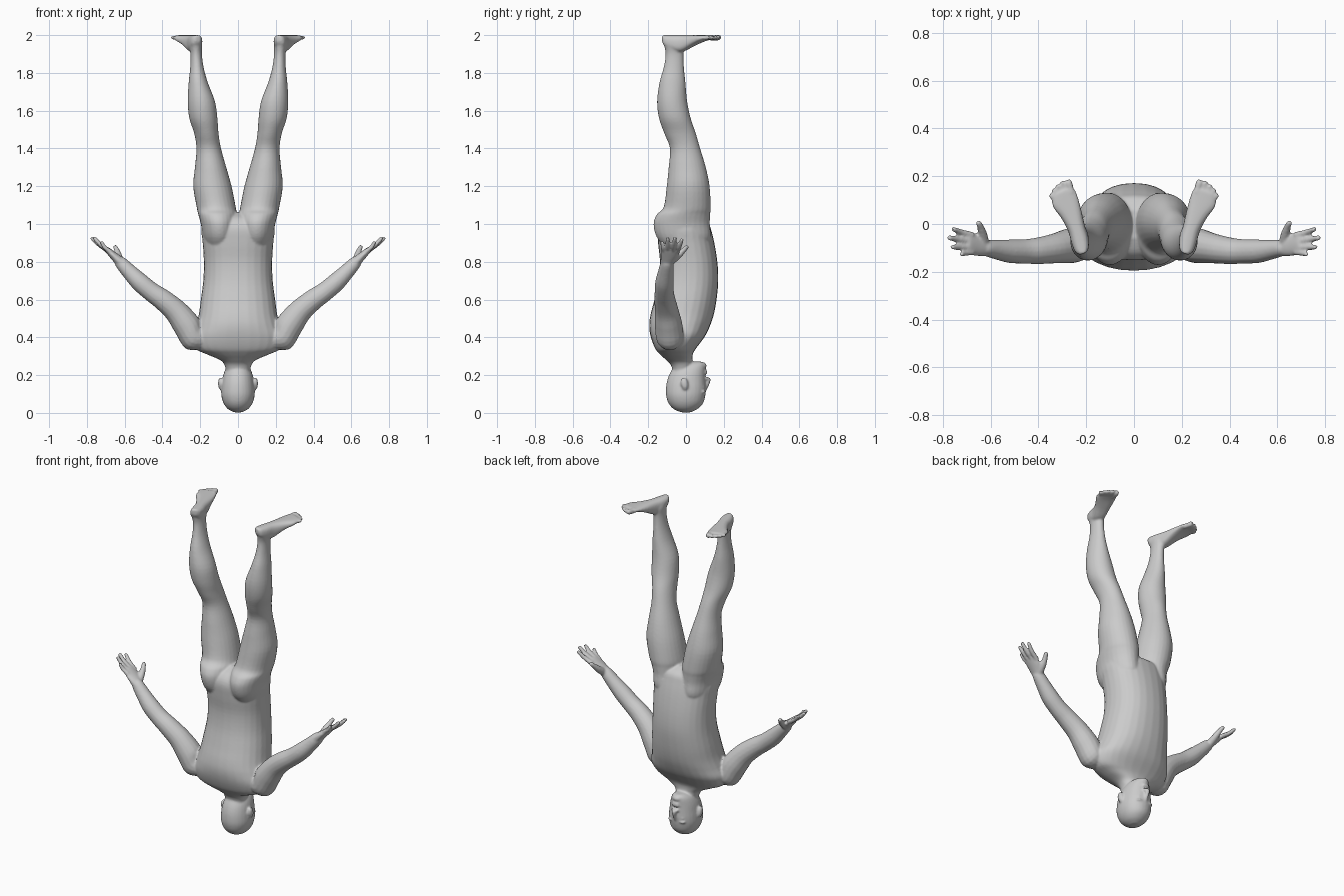
import bpy, bmesh, math
from mathutils import Vector, Matrix

bm = bmesh.new()


def spline(a, b, c, d, t):
    return 0.5 * (2 * b + (c - a) * t + (2 * a - 5 * b + 4 * c - d) * t * t
                  + (3 * b - a - 3 * c + d) * t ** 3)


def loft(rings, s=1, power=2.0, n=28, steps=4):
    """Skin smooth rings (centre, u, v); s = -1 mirrors in x."""
    fine = []
    for i in range(len(rings) - 1):
        k = [rings[min(max(i + j, 0), len(rings) - 1)] for j in (-1, 0, 1, 2)]
        for q in range(steps):
            fine.append([spline(*[r[m] for r in k], q / steps) for m in range(3)])
    fine.append(rings[-1])
    loops = []
    for c, u, v in fine:
        loop = []
        for i in range(n):
            a = math.tau * i / n
            ca, sa = math.cos(a), math.sin(a)
            p = c + u * math.copysign(abs(ca) ** (2 / power), ca) \
                  + v * math.copysign(abs(sa) ** (2 / power), sa)
            loop.append(bm.verts.new((p.x * s, p.y, p.z)))
        loops.append(loop)
    for a, b in zip(loops, loops[1:]):
        for i in range(n):
            j = (i + 1) % n
            bm.faces.new((a[i], a[j], b[j], b[i]))
    bm.faces.new(loops[0])
    bm.faces.new(loops[-1])


def level(z, x0, x1, y0, y1):
    """Horizontal ring from its x and y extents."""
    return (Vector(((x0 + x1) / 2, (y0 + y1) / 2, z)),
            Vector(((x1 - x0) / 2, 0, 0)), Vector((0, (y1 - y0) / 2, 0)))


def tube(pts, s=1):
    """Round limb through (x, y, z, radius) points with a rounded tip."""
    P = [Vector(p[:3]) for p in pts]
    R = [p[3] for p in pts]
    end = (P[-1] - P[-2]).normalized()
    P.append(P[-1] + end * R[-1] * 0.75)
    R.append(R[-1] * 0.6)
    rings = []
    for i, p in enumerate(P):
        t = (P[min(i + 1, len(P) - 1)] - P[max(i - 1, 0)]).normalized()
        ref = Vector((0, 1, 0)) if abs(t.y) < 0.8 else Vector((0, 0, 1))
        u = t.cross(ref).normalized()
        rings.append((p, u * R[i], t.cross(u) * R[i]))
    loft(rings, s, n=16)


def blob(c, size, rot=0):
    m = Matrix.Translation(c) @ Matrix.Rotation(rot, 4, 'X') @ Matrix.Diagonal((*size, 1))
    bmesh.ops.create_icosphere(bm, subdivisions=3, radius=1, matrix=m)


# torso and neck: z, half width, back y, front y
loft([level(z, -w, w, b, f) for z, w, b, f in (
    (.19, .055, -.065, .03), (.25, .070, -.078, .036), (.28, .095, -.105, .034),
    (.31, .165, -.138, .036), (.34, .225, -.163, .052), (.40, .245, -.186, .097),
    (.46, .225, -.195, .127), (.52, .208, -.188, .147), (.60, .197, -.167, .162),
    (.70, .184, -.145, .171), (.80, .181, -.138, .166), (.90, .187, -.148, .15),
    (.98, .194, -.15, .13), (1.03, .17, -.12, .11), (1.06, .08, -.06, .06))], power=2.25)

# head, crown at the bottom
loft([level(z, -w, w, b, f) for z, w, b, f in (
    (.003, .02, -.025, .025), (.02, .053, -.065, .06), (.05, .076, -.092, .09),
    (.09, .088, -.105, .102), (.13, .088, -.106, .106), (.17, .083, -.1, .104),
    (.21, .075, -.085, .102), (.245, .060, -.06, .103), (.263, .04, -.01, .1),
    (.271, .02, .03, .085))], power=2.1)

# nose, lips, chin
tube([(0, .10, .12, .009), (0, .112, .15, .011), (0, .118, .177, .014)])
blob((0, .103, .211), (.026, .011, .006))
blob((0, .101, .223), (.022, .011, .007))
blob((0, .095, .25), (.025, .014, .016))

for s in (1, -1):
    # nostril, brow, eye, ear
    blob((s * .013, .108, .183), (.009, .011, .008))
    blob((s * .035, .092, .112), (.024, .012, .007))
    blob((s * .034, .088, .135), (.015, .012, .009))
    blob((s * .092, -.008, .155), (.014, .020, .034), .2)

    # leg: z, inner x, outer x, back y, front y
    loft([level(*r) for r in (
        (.86, .03, .16, -.10, .10), (.93, .012, .185, -.155, .13),
        (1.0, .006, .197, -.172, .126), (1.05, .006, .210, -.155, .128),
        (1.09, .012, .219, -.118, .131), (1.2, .034, .237, -.102, .125),
        (1.3, .062, .228, -.092, .105), (1.4, .09, .22, -.085, .075),
        (1.48, .103, .232, -.115, .052), (1.56, .109, .258, -.143, .025),
        (1.65, .122, .266, -.153, .006), (1.75, .160, .261, -.14, -.003),
        (1.83, .182, .253, -.118, -.011), (1.9, .191, .252, -.108, -.013),
        (1.95, .190, .262, -.117, -.005), (1.975, .192, .258, -.115, -.02))], s)

    # foot: x, y, half width, instep z (sole at z = 2)
    side = Vector((.93, -.36, 0))
    loft([(Vector((x, y, (z + 2) / 2)), side * w, Vector((0, 0, (2 - z) / 2)))
          for x, y, w, z in (
        (.212, -.124, .014, 1.965), (.217, -.108, .03, 1.94), (.226, -.07, .037, 1.92),
        (.24, -.02, .037, 1.912), (.262, .04, .045, 1.942), (.286, .09, .056, 1.966),
        (.294, .122, .052, 1.975), (.298, .138, .04, 1.98))], s, 2.6)

    # toes, big to little
    for bx, by, tx, ty, r in ((.262, .13, .274, .174, .015), (.288, .13, .299, .172, .011),
                              (.305, .122, .319, .158, .0105), (.32, .11, .335, .141, .010),
                              (.332, .096, .347, .12, .0095)):
        tube([(bx, by, 1.986, r), ((bx + tx) / 2, (by + ty) / 2, 1.985, r),
              (tx, ty, 1.988, r)], s)

    # arm from shoulder to wrist
    tube([(.16, -.08, .39, .05), (.232, -.085, .397, .072), (.272, -.092, .465, .073),
          (.33, -.102, .54, .063), (.40, -.112, .60, .056), (.46, -.115, .642, .051),
          (.52, -.114, .692, .049), (.575, -.107, .747, .041), (.622, -.10, .797, .033)], s)

    # palm
    thin = Vector((.7, 0, -.7))
    loft([(Vector(c), Vector((0, w, 0)), thin * t) for c, w, t in (
        ((.61, -.102, .785), .033, .028), ((.635, -.095, .81), .040, .025),
        ((.665, -.086, .838), .047, .020), ((.692, -.083, .864), .046, .015),
        ((.70, -.083, .872), .038, .010))], s)

    # fingers and thumb
    for y0, x1, y1, z1, r in ((-.047, .755, -.022, .915, .0115), (-.072, .772, -.058, .925, .012),
                              (-.097, .758, -.097, .923, .0115), (-.118, .722, -.127, .903, .0105)):
        tube([(.675, y0, .852, r * 1.2), ((.69 + x1) / 2, (y0 + y1) / 2, (.85 + z1) / 2, r * 1.08),
              (x1, y1, z1, r * .9)], s)
    tube([(.628, -.075, .808, .022), (.634, -.04, .835, .019), (.642, -.012, .862, .014),
          (.650, .004, .878, .012)], s)

# weld all parts into one smooth skin
bmesh.ops.recalc_face_normals(bm, faces=bm.faces)
mesh = bpy.data.meshes.new("inverted_figure")
bm.to_mesh(mesh)
bm.free()
body = bpy.data.objects.new("inverted_figure", mesh)
bpy.context.collection.objects.link(body)
skin = body.modifiers.new("skin", 'REMESH')
skin.mode = 'VOXEL'
skin.voxel_size = 0.006
skin.use_smooth_shade = True
soft = body.modifiers.new("soften", 'SMOOTH')
soft.factor = 0.5
soft.iterations = 5
